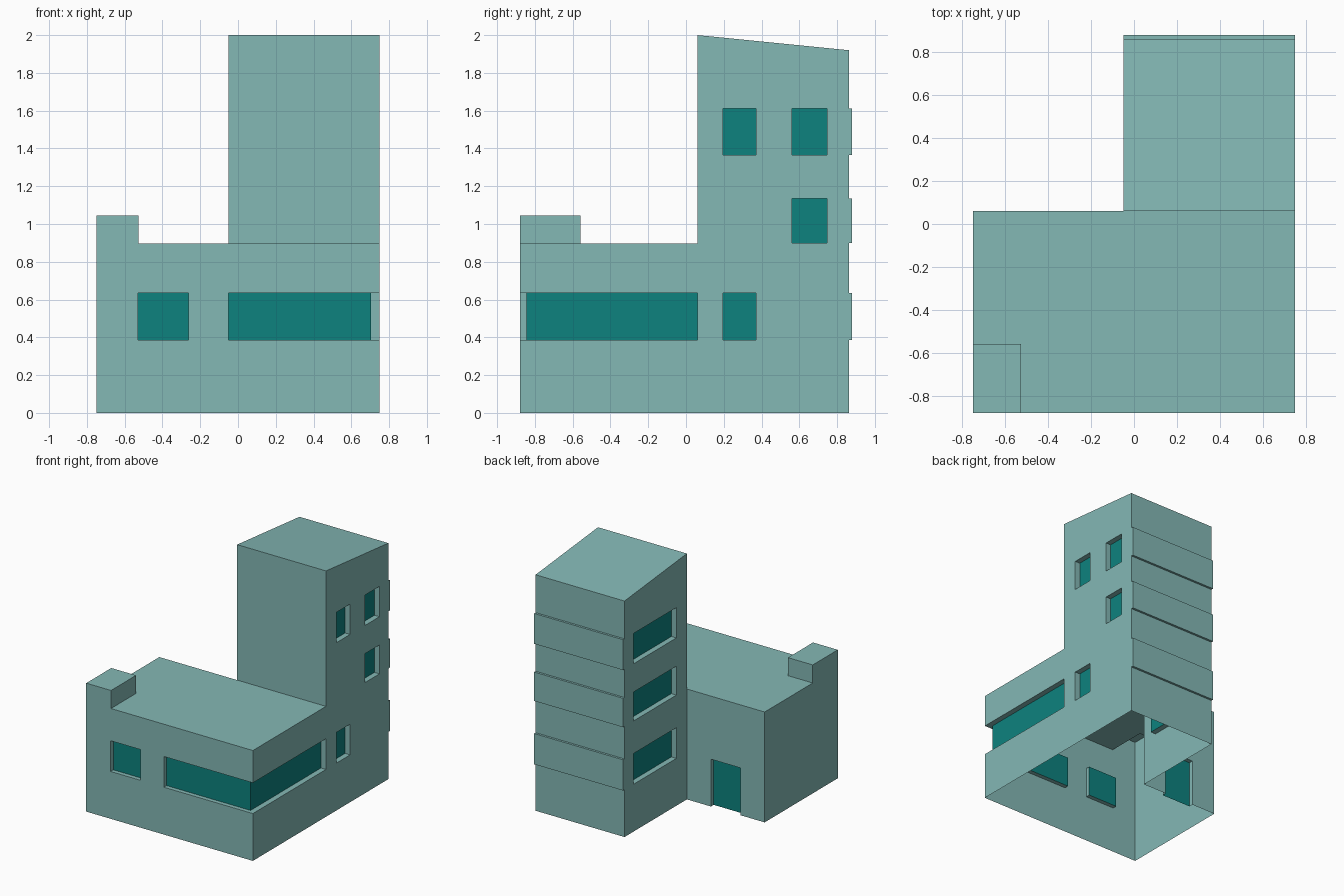
import bpy, bmesh
from mathutils import Vector

if "Cube" in bpy.data.objects:
    bpy.data.objects.remove(bpy.data.objects["Cube"])


def material(name, rgb):
    m = bpy.data.materials.new(name)
    m.diffuse_color = (*rgb, 1)
    m.use_nodes = True
    m.node_tree.nodes["Principled BSDF"].inputs["Base Color"].default_value = m.diffuse_color
    return m


wall = material("pale teal wall", (0.231, 0.479, 0.462))
glass = material("deep teal glass", (0.004, 0.223, 0.209))


def add_prism(bm, pts, axis, lo, hi):
    """Extrude a 2D outline along an axis (x: pts are y,z; z: pts are x,y)."""
    def place(p, d):
        return (d, p[0], p[1]) if axis == "x" else (p[0], p[1], d)
    face = bm.faces.new([bm.verts.new(place(p, lo)) for p in pts])
    ext = bmesh.ops.extrude_face_region(bm, geom=[face])
    step = Vector(place((0, 0), hi - lo))
    bmesh.ops.translate(bm, vec=step, verts=[v for v in ext["geom"] if isinstance(v, bmesh.types.BMVert)])


def add_box(bm, x0, x1, y0, y1, z0, z1):
    add_prism(bm, [(x0, y0), (x1, y0), (x1, y1), (x0, y1)], "z", z0, z1)


def finish(bm, name):
    bmesh.ops.recalc_face_normals(bm, faces=bm.faces)
    me = bpy.data.meshes.new(name)
    bm.to_mesh(me)
    bm.free()
    me.materials.append(wall)
    me.materials.append(glass)
    ob = bpy.data.objects.new(name, me)
    bpy.context.collection.objects.link(ob)
    return ob


LEFT, RIGHT, SPLIT = -0.75, 0.75, -0.05
FRONT, MID, BACK, BAND = -0.88, 0.06, 0.862, 0.88
ROOF = 0.898
DX, DY = 0.045, 0.035                                   # window recess depths
floors = [(0.385, 0.635), (0.9, 1.135), (1.365, 1.612)]  # window heights

# right wing and sloped tower: one side profile, with raised bands on the back
profile = [(FRONT, 0), (BACK, 0)]
for z0, z1 in floors:
    profile += [(BACK, z0), (BAND, z0), (BAND, z1), (BACK, z1)]
profile += [(BACK, 1.92), (MID, 2.0), (MID, ROOF), (FRONT, ROOF)]
bm = bmesh.new()
add_prism(bm, profile, "x", SPLIT, RIGHT)
building = finish(bm, "building")

# left wing and chimney
bm = bmesh.new()
add_box(bm, LEFT, SPLIT + 0.05, FRONT, MID, 0, ROOF)
left_wing = finish(bm, "left_wing")
bm = bmesh.new()
add_box(bm, LEFT, -0.527, FRONT, -0.558, 0.7, 1.045)
chimney = finish(bm, "chimney")

# window and door recesses
bm = bmesh.new()
z0, z1 = floors[0]
add_box(bm, -0.53, -0.262, -1, FRONT + DY, z0, z1)       # front window
add_box(bm, -0.532, -0.266, MID - DY, 0.2, -0.1, 0.385)  # back door
gx, gy = RIGHT - DX, FRONT + DY                          # corner window
add_prism(bm, [(SPLIT, gy), (gx, gy), (gx, MID), (0.9, MID), (0.9, -1), (SPLIT, -1)], "z", z0, z1)
near, far = (0.195, 0.37), (0.562, 0.747)
for (y0, y1), floor in [(near, 0), (far, 1), (near, 2), (far, 2)]:
    add_box(bm, gx, 0.9, y0, y1, *floors[floor])         # right tower windows
for zs in floors:
    add_box(bm, -0.2, SPLIT + DX, near[0], far[1], *zs)  # left tower windows
recesses = finish(bm, "recesses")

# join the volumes and cut the recesses
helpers = [(left_wing, "UNION"), (chimney, "UNION"), (recesses, "DIFFERENCE")]
for ob, op in helpers:
    mod = building.modifiers.new(ob.name, "BOOLEAN")
    mod.operation, mod.object, mod.solver = op, ob, "EXACT"
    ob.hide_render = True
deps = bpy.context.evaluated_depsgraph_get()
mesh = bpy.data.meshes.new_from_object(building.evaluated_get(deps))
building.modifiers.clear()
building.data = mesh
for ob, _ in helpers:
    bpy.data.objects.remove(ob)
mesh.materials.clear()
mesh.materials.append(wall)
mesh.materials.append(glass)

# open the underside and colour the recessed panes
bm = bmesh.new()
bm.from_mesh(mesh)
floor_faces = [f for f in bm.faces if f.calc_center_median().z < 0.001 and abs(f.normal.z) > 0.9]
bmesh.ops.delete(bm, geom=floor_faces, context="FACES")
for f in bm.faces:
    c, n = f.calc_center_median(), f.normal
    on_x = abs(n.x) > 0.9 and min(abs(c.x - gx), abs(c.x - SPLIT - DX)) < 0.003
    on_y = abs(n.y) > 0.9 and min(abs(c.y - gy), abs(c.y - MID + DY)) < 0.003
    f.material_index = 1 if on_x or on_y else 0
    f.smooth = False
bm.to_mesh(mesh)
bm.free()
